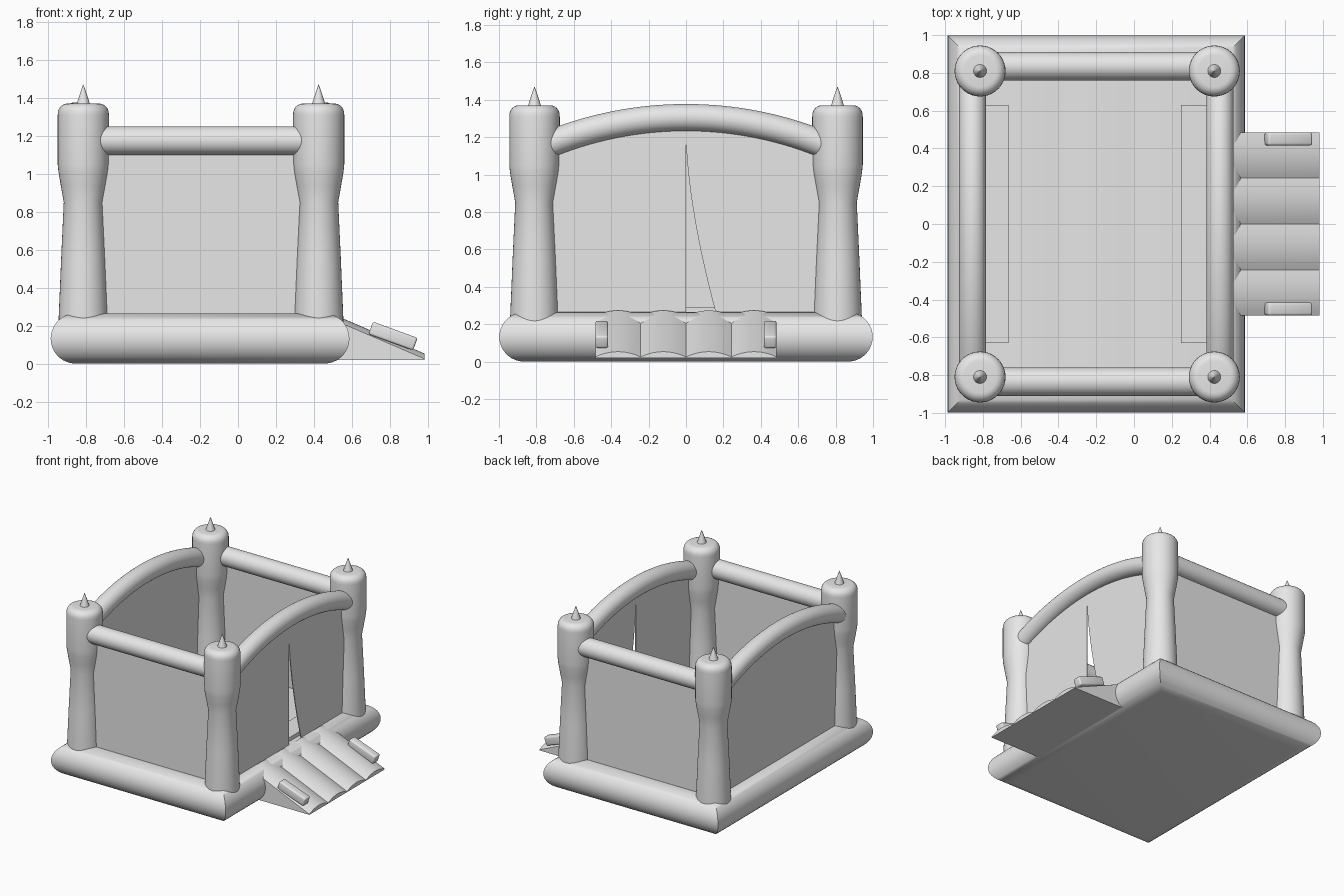
import bpy, bmesh, math
from mathutils import Vector

if "Cube" in bpy.data.objects:
    bpy.data.objects.remove(bpy.data.objects["Cube"])

vinyl = bpy.data.materials.new("light_grey_vinyl")
vinyl.use_nodes = True
GREY = (0.8, 0.8, 0.8, 1)
vinyl.diffuse_color = GREY
vinyl.node_tree.nodes["Principled BSDF"].inputs["Base Color"].default_value = GREY

# Centre lines of the base tubes
LEFT, RIGHT, DEPTH = -0.855, 0.455, 0.866
MID, HALF = (LEFT + RIGHT) / 2, (RIGHT - LEFT) / 2
TUBE = 0.132


def finish(name, bm, smooth=True):
    bmesh.ops.recalc_face_normals(bm, faces=bm.faces)
    mesh = bpy.data.meshes.new(name)
    bm.to_mesh(mesh)
    bm.free()
    ob = bpy.data.objects.new(name, mesh)
    bpy.context.collection.objects.link(ob)
    mesh.materials.append(vinyl)
    if smooth:
        bpy.ops.object.select_all(action='DESELECT')
        ob.select_set(True)
        bpy.context.view_layer.objects.active = ob
        bpy.ops.object.shade_smooth_by_angle(angle=math.radians(35))
    return ob


def loft(name, loops, caps=True):
    """Join closed loops of points, in order, into one skin."""
    bm = bmesh.new()
    rings = [[bm.verts.new(p) for p in loop] for loop in loops]
    n = len(rings[0])
    for a, b in zip(rings, rings[1:]):
        for i in range(n):
            j = (i + 1) % n
            bm.faces.new((a[i], a[j], b[j], b[i]))
    if caps:
        bm.faces.new(rings[0])
        bm.faces.new(rings[-1])
    return finish(name, bm)


def circle(center, u, v, r, n=40):
    return [Vector(center) + r * (math.cos(t) * Vector(u) + math.sin(t) * Vector(v))
            for t in (2 * math.pi * i / n for i in range(n))]


def lathe(name, x, y, profile):
    return loft(name, [circle((x, y, z), (1, 0, 0), (0, 1, 0), r) for r, z in profile])


def panel(name, points, thickness=0.006):
    bm = bmesh.new()
    bm.faces.new([bm.verts.new(p) for p in points])
    ob = finish(name, bm, smooth=False)
    mod = ob.modifiers.new("thickness", 'SOLIDIFY')
    mod.thickness, mod.offset = thickness, 0
    return ob


def box(name, center, size, tilt=0, bevel=0):
    bm = bmesh.new()
    bmesh.ops.create_cube(bm, size=1)
    bmesh.ops.scale(bm, vec=size, verts=bm.verts)
    if bevel:
        bmesh.ops.bevel(bm, geom=bm.edges[:], offset=bevel, segments=3,
                        affect='EDGES', profile=0.5)
    ob = finish(name, bm)
    ob.location = center
    ob.rotation_euler.y = tilt
    return ob


# Mitred base tube with flat underside
loops = []
for i in range(25):
    a = math.radians(-90 + 10 * i)
    o, z = TUBE * math.cos(a), TUBE + TUBE * math.sin(a)
    loops.append([(MID + sx * (HALF + o), sy * (DEPTH + o), z)
                  for sx, sy in ((-1, -1), (1, -1), (1, 1), (-1, 1))])
loft("base_tube", loops)

# Softly ribbed bouncing floor
bm = bmesh.new()
rows = []
for i in range(49):
    x = LEFT + 0.04 + (2 * HALF - 0.08) * i / 48
    z = 0.256 + 0.008 * abs(math.sin((x + 0.38) * math.pi / 0.38))
    rows.append([bm.verts.new((x, s * (DEPTH - 0.04), z)) for s in (-1, 1)])
for a, b in zip(rows, rows[1:]):
    bm.faces.new((a[0], b[0], b[1], a[1]))
finish("floor", bm)

# Low ledges along both sides
for name, x in (("left_ledge", 0.335), ("right_ledge", -0.75)):
    box(name, (x, 0, 0.265), (0.17, 1.26, 0.05))

# Corner towers with pointed tips
body = [(0.132, 0.1), (0.13, 0.24), (0.117, 0.55), (0.103, 0.85), (0.119, 0.94),
        (0.131, 1.01), (0.135, 1.05), (0.135, 1.31)]
body += [(0.085 + 0.05 * math.cos(math.radians(a)), 1.315 + 0.055 * math.sin(math.radians(a)))
         for a in range(15, 91, 15)]
for side, x in (("right", -0.815), ("left", 0.425)):
    for end, y in (("front", -0.81), ("back", 0.81)):
        lathe(f"{end}_{side}_tower", x, y, body)
        lathe(f"{end}_{side}_tip", x, y, [(0.036, 1.365), (0.018, 1.42), (0.001, 1.47)])

# Straight beams and plain walls at front and back
BEAM_Y, BEAM_Z, BEAM_R = 0.835, 1.175, 0.075
for end, s in (("front", -1), ("back", 1)):
    y = s * BEAM_Y
    loft(f"{end}_beam", [circle((x, y, BEAM_Z), (0, 1, 0), (0, 0, 1), BEAM_R)
                         for x in (-0.8, 0.41)])
    panel(f"{end}_wall", [(-0.8, y, 0.24), (0.41, y, 0.24),
                          (0.41, y, BEAM_Z), (-0.8, y, BEAM_Z)])

# Arched beams on both sides
ARC_R, ARC_TOP = 1.95, 1.305


def arch_z(y):
    return ARC_TOP - ARC_R + math.sqrt(ARC_R ** 2 - y * y)


ys = [-0.77 + 1.54 * i / 32 for i in range(33)]
for side, x in (("right", LEFT), ("left", RIGHT)):
    loops = []
    for y in ys:
        out = Vector((0, y, arch_z(y) - ARC_TOP + ARC_R)).normalized()
        loops.append(circle((x, y, arch_z(y)), (1, 0, 0), out, 0.072))
    loft(f"{side}_arched_beam", loops)

# Closed side wall
arch = [(y, arch_z(y)) for y in ys]
panel("right_wall", [(LEFT, y, z) for y, z in [(-0.77, 0.24)] + arch + [(0.77, 0.24)]])

# Entrance wall with a curved slit
slit = [(0.165 * t ** 1.6, 1.2 - 0.96 * t) for t in (i / 16 for i in range(17))]
near = [(-0.77, 0.24)] + [p for p in arch if p[0] < -0.001] + [(0, ARC_TOP), (0, 0.24)]
far = [(0, ARC_TOP)] + [p for p in arch if p[0] > 0.001] + [(0.77, 0.24)] + slit[::-1]
for name, outline in (("entrance_wall_front", near), ("entrance_wall_back", far)):
    panel(name, [(RIGHT, y, z) for y, z in outline])

# Entrance ramp of four padded lobes
LOBES, STEPS, WIDTH = 4, 10, 0.97
loops = []
for x, z in ((0.47, 0.245), (0.983, 0.025)):
    loop = [(x, -WIDTH / 2, 0.02)]
    for i in range(LOBES * STEPS + 1):
        u = (i % STEPS) / STEPS
        bulge = 0.028 * 4 * u * (1 - u)
        loop.append((x, WIDTH * (i / (LOBES * STEPS) - 0.5), z + bulge))
    loops.append(loop + [(x, WIDTH / 2, 0.02)])
loft("entrance_ramp", loops)

# Padded ramp bumpers
for name, y in (("front_ramp_bumper", -0.45), ("back_ramp_bumper", 0.45)):
    box(name, (0.817, y, 0.145), (0.25, 0.068, 0.07), math.radians(20), 0.012)
